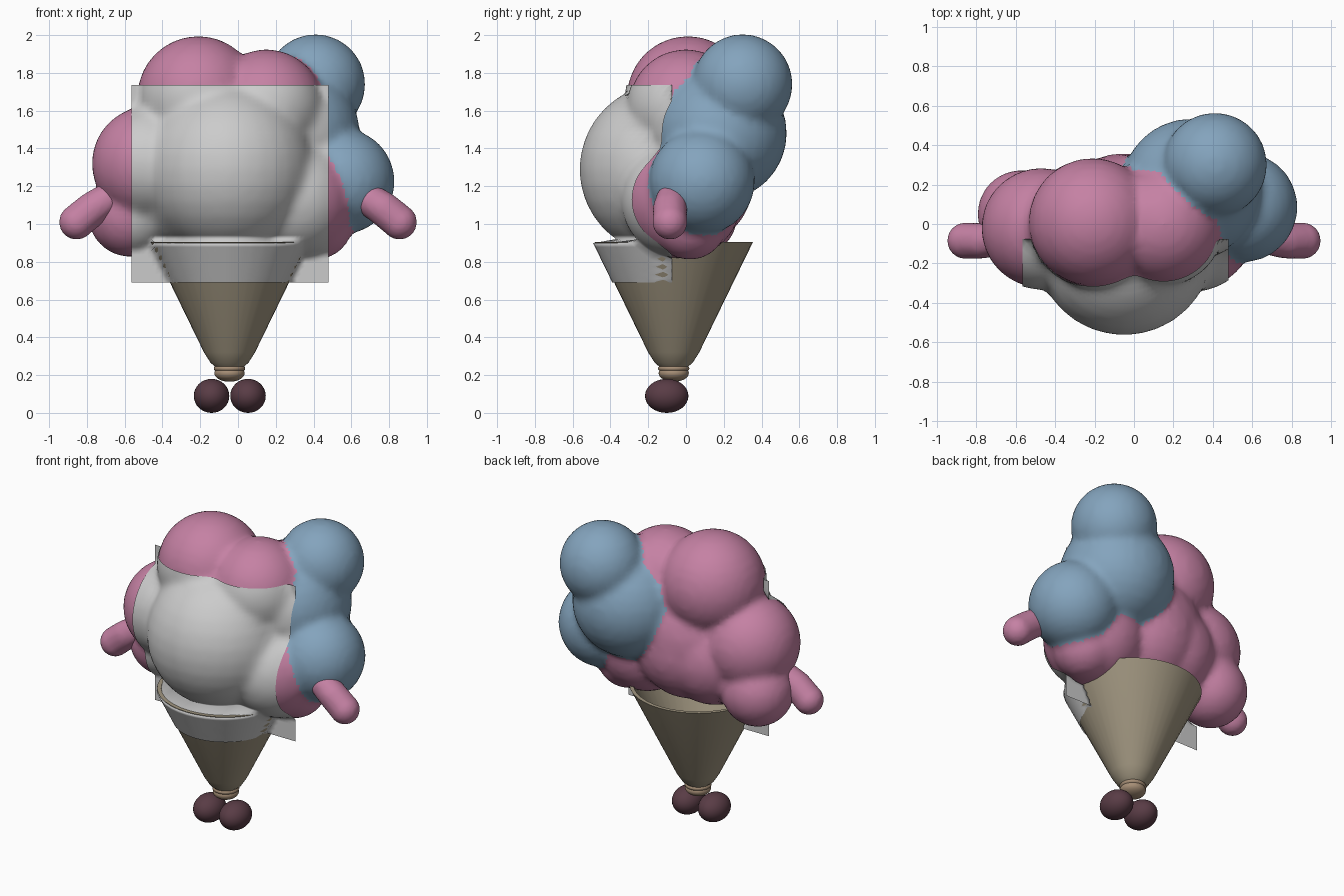
import bpy, bmesh, math
from mathutils import Vector, Matrix
from mathutils.bvhtree import BVHTree

if "Cube" in bpy.data.objects:
    bpy.data.objects.remove(bpy.data.objects["Cube"])


def material(name, rgb):
    m = bpy.data.materials.new(name)
    m.diffuse_color = (*rgb, 1)
    m.use_nodes = True
    m.node_tree.nodes["Principled BSDF"].inputs["Base Color"].default_value = m.diffuse_color
    return m


PINK = material("pink_floss", (0.56, 0.22, 0.37))
BLUE = material("blue_floss", (0.23, 0.37, 0.51))
PAPER = material("paper", (0.36, 0.31, 0.22))
BALL = material("tip_tan", (0.38, 0.27, 0.18))
SHOE = material("shoe_brown", (0.10, 0.045, 0.06))


def make(name, bm, mats, smooth=True):
    me = bpy.data.meshes.new(name)
    bmesh.ops.recalc_face_normals(bm, faces=bm.faces)
    bm.to_mesh(me)
    bm.free()
    for m in mats:
        me.materials.append(m)
    for p in me.polygons:
        p.use_smooth = smooth
    ob = bpy.data.objects.new(name, me)
    bpy.context.collection.objects.link(ob)
    return ob


def ball(bm, c, r, seg=32):
    bmesh.ops.create_uvsphere(bm, u_segments=seg, v_segments=seg // 2, radius=1,
                              matrix=Matrix.Translation(c) @ Matrix.Diagonal((*r, 1)))


def apply_mod(ob, kind, **props):
    mod = ob.modifiers.new(kind, kind)
    for k, v in props.items():
        setattr(mod, k, v)
    bpy.context.view_layer.objects.active = ob
    bpy.ops.object.modifier_apply(modifier=mod.name)


# Floss cloud: x, y, z, radius of each puff
pink = [(-0.21, 0.01, 1.67, 0.325), (0.15, 0.0, 1.62, 0.305), (-0.47, -0.02, 1.32, 0.305),
        (-0.57, 0.05, 1.05, 0.225), (-0.05, -0.1, 1.29, 0.455), (0.30, -0.02, 1.13, 0.315),
        (0.41, 0.02, 1.01, 0.20), (-0.05, 0.0, 1.23, 0.36), (-0.22, 0.0, 1.2, 0.33)]
blue = [(0.41, 0.30, 1.74, 0.265), (0.29, 0.18, 1.48, 0.355), (0.55, 0.085, 1.225, 0.28)]

bm = bmesh.new()
for x, y, z, r in pink + blue:
    ball(bm, (x, y, z), (r, r, r))
cloud = make("floss_cloud", bm, [PINK, BLUE])
apply_mod(cloud, "REMESH", mode="VOXEL", voxel_size=0.025)
apply_mod(cloud, "SMOOTH", factor=0.5, iterations=4)


def gap(p, puffs):
    return min((p - Vector(s[:3])).length - s[3] for s in puffs)


for p in cloud.data.polygons:
    p.use_smooth = True
    p.material_index = int(gap(p.center, blue) < gap(p.center, pink))

# Paper cone with a thin wall and rounded bottom
profile = [(0.0, 0.235), (0.07, 0.24), (0.10, 0.265), (0.135, 0.32), (0.42, 0.905),
           (0.395, 0.905), (0.12, 0.335), (0.0, 0.31)]
CX, CY = -0.045, -0.065
bm = bmesh.new()
verts = [bm.verts.new((CX + r, CY, z)) for r, z in profile]
edges = [bm.edges.new(pair) for pair in zip(verts, verts[1:])]
bmesh.ops.spin(bm, geom=verts + edges, cent=(CX, CY, 0), axis=(0, 0, 1),
               angle=math.tau, steps=40)
bmesh.ops.remove_doubles(bm, verts=bm.verts, dist=0.0005)
cone = make("paper_cone", bm, [PAPER])
bpy.ops.object.select_all(action="DESELECT")
cone.select_set(True)
bpy.context.view_layer.objects.active = cone
bpy.ops.object.shade_smooth_by_angle(angle=math.radians(35))

# Cone tip ball
bm = bmesh.new()
ball(bm, (CX, CY, 0.21), (0.08, 0.08, 0.045))
ball(bm, (CX, CY, 0.235), (0.083, 0.083, 0.03))
make("cone_tip", bm, [BALL])

# Feet
for side, x in (("left", -0.14), ("right", 0.053)):
    bm = bmesh.new()
    ball(bm, (x, -0.102, 0.09), (0.094, 0.115, 0.09))
    make(side + "_foot", bm, [SHOE])

# Arms: short drooping tubes with round ends
for side, s in (("left", -1), ("right", 1)):
    bm = bmesh.new()
    path = [(0.62, -0.06, 1.15), (0.70, -0.075, 1.125), (0.77, -0.085, 1.08), (0.855, -0.085, 1.01)]
    pts = [Vector((s * x, y, z)) for x, y, z in path]
    radii = [0.05, 0.087, 0.092, 0.093]
    for i in range(3):
        for k in range(12):
            t = k / 12
            r = radii[i] * (1 - t) + radii[i + 1] * t
            ball(bm, pts[i].lerp(pts[i + 1], t), (r, r, r), 16)
    ball(bm, pts[-1], (radii[-1],) * 3, 24)
    arm = make(side + "_arm", bm, [PINK])
    apply_mod(arm, "REMESH", mode="VOXEL", voxel_size=0.014)
    apply_mod(arm, "SMOOTH", factor=0.5, iterations=4)
    for p in arm.data.polygons:
        p.use_smooth = True

# Face sheet: a square grid projected onto the cloud and cone from the front
trees = []
for ob in (cloud, cone):
    me = ob.data
    trees.append(BVHTree.FromPolygons([v.co for v in me.vertices],
                                      [p.vertices[:] for p in me.polygons]))
N = 50
bm = bmesh.new()
grid = []
for j in range(N + 1):
    row = []
    for i in range(N + 1):
        x, z = -0.565 + 1.045 * i / N, 0.69 + 1.045 * j / N
        y = -0.065
        for tree in trees:
            hit = tree.ray_cast(Vector((x, -2, z)), Vector((0, 1, 0)))[0]
            if hit:
                y = min(y, hit.y)
        row.append(bm.verts.new((x, y - 0.01, z)))
    grid.append(row)
for j in range(N):
    for i in range(N):
        bm.faces.new((grid[j][i], grid[j][i + 1], grid[j + 1][i + 1], grid[j + 1][i]))
make("face_sheet", bm, [])
